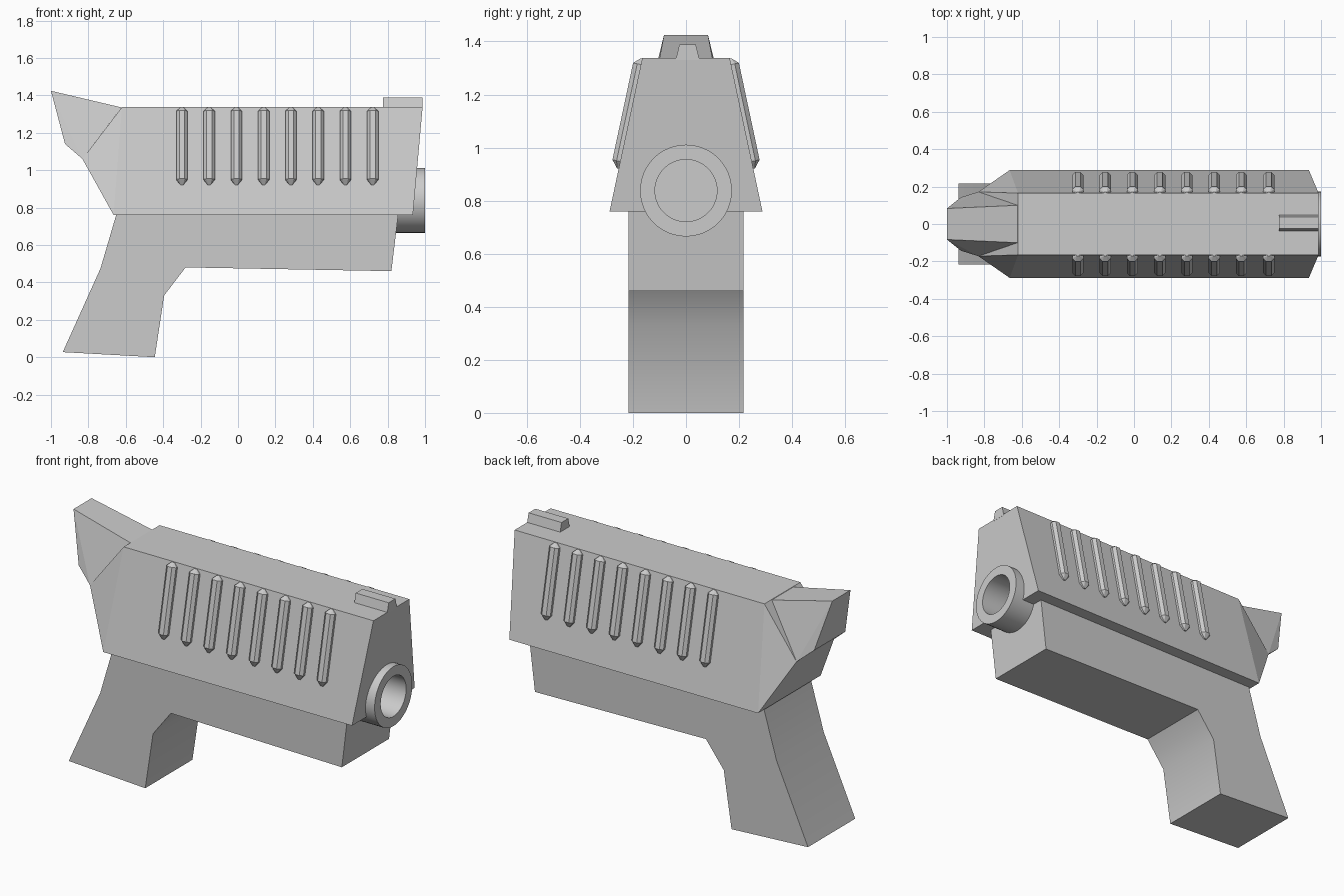
import bpy, bmesh, math
from mathutils import Matrix

if "Cube" in bpy.data.objects:
    bpy.data.objects.remove(bpy.data.objects["Cube"])


def finish(bm, name, smooth=None):
    bmesh.ops.recalc_face_normals(bm, faces=bm.faces)
    mesh = bpy.data.meshes.new(name)
    bm.to_mesh(mesh)
    bm.free()
    ob = bpy.data.objects.new(name, mesh)
    bpy.context.collection.objects.link(ob)
    if smooth:
        bpy.ops.object.select_all(action='DESELECT')
        ob.select_set(True)
        bpy.context.view_layer.objects.active = ob
        bpy.ops.object.shade_smooth_by_angle(angle=math.radians(smooth))
    return ob


def add_hull(bm, points):
    verts = [bm.verts.new(p) for p in points]
    bmesh.ops.convex_hull(bm, input=verts)


def both_sides(points):
    return [(x, s * y, z) for x, y, z in points for s in (1, -1)]


def hull_object(name, points):
    bm = bmesh.new()
    add_hull(bm, points)
    bmesh.ops.dissolve_limit(bm, angle_limit=0.01, verts=bm.verts, edges=bm.edges)
    return finish(bm, name)


BORE_Z, BORE_END = 0.838, 0.6

# Upper slide: tapered block with a faceted rear
slide = hull_object("slide", both_sides([
    (0.935, 0.288, 0.76), (0.987, 0.165, 1.337),
    (-0.665, 0.288, 0.76), (-0.62, 0.165, 1.337), (-0.832, 0.172, 1.06)]))

# Rear spur
hull_object("rear_spur", both_sides([
    (-0.622, 0.1, 1.335), (-0.832, 0.172, 1.06),
    (-0.925, 0.143, 1.14), (-1.0, 0.083, 1.424)]))

# Lower frame and grip: extruded profile
profile = [(-0.937, 0.027), (-0.445, 0.0), (-0.395, 0.33), (-0.28, 0.48),
           (0.82, 0.46), (0.857, 0.765), (-0.65, 0.765), (-0.735, 0.475)]
bm = bmesh.new()
face = bm.faces.new([bm.verts.new((x, -0.217, z)) for x, z in profile])
ext = bmesh.ops.extrude_face_region(bm, geom=[face])
bmesh.ops.translate(bm, vec=(0, 0.434, 0),
                    verts=[v for v in ext["geom"] if isinstance(v, bmesh.types.BMVert)])
frame = finish(bm, "frame_and_grip", 40)

# Barrel: profile spun around the x axis, with a closed bore
bm = bmesh.new()
path = [(BORE_END, 0.0), (BORE_END, 0.117), (1.0, 0.117), (1.0, 0.173), (BORE_END - 0.02, 0.173)]
pts = [bm.verts.new((x, 0, BORE_Z + r)) for x, r in path]
edges = [bm.edges.new(pair) for pair in zip(pts, pts[1:])]
bmesh.ops.spin(bm, geom=pts + edges, cent=(0, 0, BORE_Z), axis=(1, 0, 0),
               angle=math.tau, steps=48)
bmesh.ops.remove_doubles(bm, verts=bm.verts, dist=1e-4)
finish(bm, "barrel", 40)

# Hidden cutter that opens the slide and frame for the bore
bm = bmesh.new()
bmesh.ops.create_cone(bm, cap_ends=True, segments=48, radius1=0.145, radius2=0.145, depth=0.6,
                      matrix=Matrix.Translation((BORE_END + 0.29, 0, BORE_Z)) @ Matrix.Rotation(math.pi / 2, 4, 'Y'))
cutter = finish(bm, "bore_cutter")
cutter.hide_render = True
cutter.hide_set(True)
for ob in (slide, frame):
    mod = ob.modifiers.new("bore", 'BOOLEAN')
    mod.operation = 'DIFFERENCE'
    mod.solver = 'EXACT'
    mod.object = cutter

# Front sight
hull_object("front_sight", [(x, 0.006 + y, z) for x in (0.775, 0.987)
                            for y, z in ((-0.045, 1.33), (0.045, 1.33), (-0.031, 1.388), (0.031, 1.388))])

# Raised ribs lying on both sloped sides of the slide
slope = (0.288 - 0.165) / (1.337 - 0.76)
tilt = math.atan(slope)


def on_side(x, z, d, side):
    y = 0.288 - slope * (z - 0.76) + d * math.cos(tilt)
    return (x, side * y, z + d * math.sin(tilt))


bm = bmesh.new()
for side in (1, -1):
    for i in range(8):
        cx = -0.3 + i * 0.1457
        pts = []
        for tip, shoulder in ((0.92, 0.948), (1.335, 1.313)):
            pts += [on_side(cx + sx * 0.007, tip, d, side) for sx in (-1, 1) for d in (-0.01, 0.006)]
            pts += [on_side(cx + sx * w, shoulder, d, side) for sx in (-1, 1)
                    for w, d in ((0.03, -0.01), (0.03, 0.014), (0.014, 0.03))]
        add_hull(bm, pts)
bmesh.ops.dissolve_limit(bm, angle_limit=0.01, verts=bm.verts, edges=bm.edges)
finish(bm, "side_ribs")
